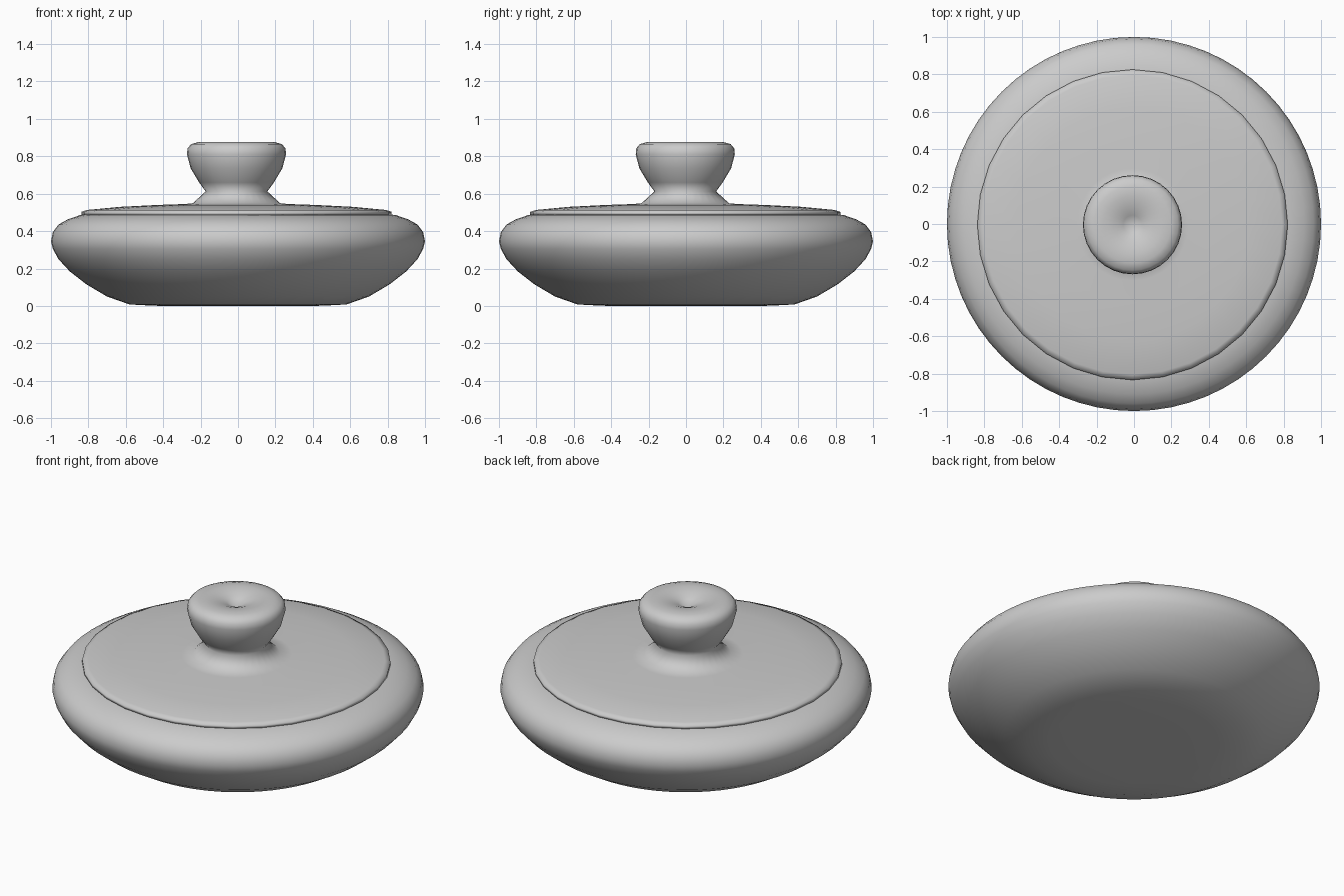
import bpy, bmesh
from math import cos, sin, tau

if "Cube" in bpy.data.objects:
    bpy.data.objects.remove(bpy.data.objects["Cube"])


def lathe(name, profile, sides, location=(0, 0, 0)):
    """Revolve an (r, z) profile about z; r = 0 makes a pole."""
    bm = bmesh.new()
    rings = []
    for r, z in profile:
        n = 1 if r == 0 else sides
        rings.append([bm.verts.new((r * cos(tau * i / sides), r * sin(tau * i / sides), z))
                      for i in range(n)])
    for a, b in zip(rings, rings[1:]):
        for i in range(sides):
            j = (i + 1) % sides
            corners = [a[i % len(a)], a[j % len(a)], b[j % len(b)], b[i % len(b)]]
            bm.faces.new(list(dict.fromkeys(corners)))
    for f in bm.faces:
        f.smooth = True
    mesh = bpy.data.meshes.new(name)
    bm.to_mesh(mesh)
    bm.free()
    obj = bpy.data.objects.new(name, mesh)
    obj.location = location
    bpy.context.collection.objects.link(obj)
    return obj


# Shallow bowl: nearly flat base, bulging side, rim turned in under the lid
lathe("bowl", [(0, 0), (0.24, 0), (0.45, 0.001), (0.58, 0.008), (0.70, 0.05),
               (0.81, 0.115), (0.90, 0.185), (0.96, 0.25), (0.99, 0.305), (1.0, 0.345),
               (0.99, 0.395), (0.96, 0.435), (0.91, 0.463), (0.84, 0.487), (0.76, 0.49)], 64)

# Lid with thin edge, gentle dome and a flared, dimpled knob
lathe("lid_and_knob", [(0.77, 0.484), (0.83, 0.487), (0.83, 0.503), (0.80, 0.513),
                       (0.62, 0.53), (0.42, 0.54), (0.30, 0.544), (0.235, 0.548),
                       (0.165, 0.612), (0.20, 0.66), (0.245, 0.735), (0.265, 0.81),
                       (0.262, 0.842), (0.243, 0.865), (0.205, 0.876), (0.155, 0.877),
                       (0.10, 0.867), (0.05, 0.848), (0, 0.82)], 32, (-0.008, -0.004, 0))
